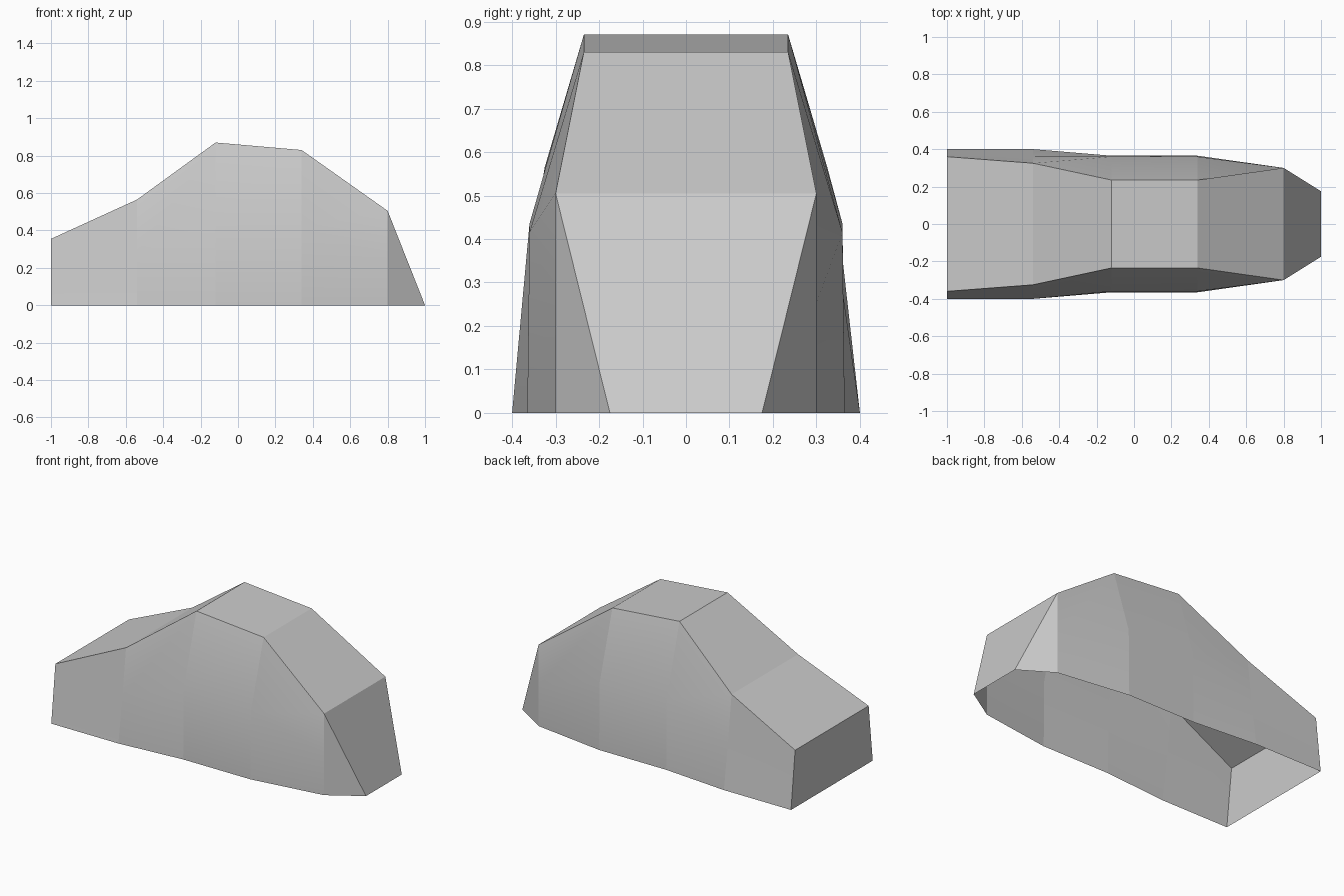
import bpy
import bmesh

cube = bpy.data.objects.get("Cube")
if cube:
    bpy.data.objects.remove(cube, do_unlink=True)

# Plain grey paint
grey = bpy.data.materials.new("light grey")
grey.use_nodes = True
colour = (0.6, 0.6, 0.6, 1)
grey.diffuse_color = colour
grey.node_tree.nodes["Principled BSDF"].inputs["Base Color"].default_value = colour

# Stations along the body: x, half width at base, middle and top, height
STATIONS = [
    (-1.00, 0.40, 0.38, 0.36, 0.355),
    (-0.54, 0.40, 0.36, 0.325, 0.565),
    (-0.12, 0.365, 0.36, 0.235, 0.87),
    (0.34, 0.365, 0.36, 0.235, 0.83),
    (0.80, 0.30, 0.30, 0.30, 0.505),
]
NOSE_HALF_WIDTH = 0.175

bm = bmesh.new()


def section(x, base, middle, top, height):
    """One open arch across the body, from the front side to the back side."""
    half = [(base, 0), (middle, height / 2), (top, height)]
    arch = [(-y, z) for y, z in half] + half[::-1]
    return [bm.verts.new((x, y, z)) for y, z in arch]


arches = [section(*s) for s in STATIONS]

# Side walls and roof, bridged from arch to arch
for a, b in zip(arches, arches[1:]):
    for i in range(len(a) - 1):
        bm.faces.new((a[i], b[i], b[i + 1], a[i + 1]))

# Flat end wall
bm.faces.new(arches[0])

# Sloping nose with a chamfer on each side
last = arches[-1]
front_tip = bm.verts.new((1, -NOSE_HALF_WIDTH, 0))
back_tip = bm.verts.new((1, NOSE_HALF_WIDTH, 0))
bm.faces.new((last[2], front_tip, back_tip, last[3]))
bm.faces.new((last[0], front_tip, last[2], last[1]))
bm.faces.new((last[5], last[4], last[3], back_tip))

bmesh.ops.recalc_face_normals(bm, faces=bm.faces[:])

# Only the bend halfway up the walls is soft; every other edge is crisp
soft = {arch[i] for arch in arches for i in (1, 4)}
for face in bm.faces:
    face.smooth = True
for edge in bm.edges:
    a, b = edge.verts
    along = abs(a.co.x - b.co.x) > 0.1
    edge.smooth = along and a in soft and b in soft

mesh = bpy.data.meshes.new("body_shell")
bm.to_mesh(mesh)
bm.free()
mesh.materials.append(grey)
body = bpy.data.objects.new("body_shell", mesh)
bpy.context.collection.objects.link(body)
